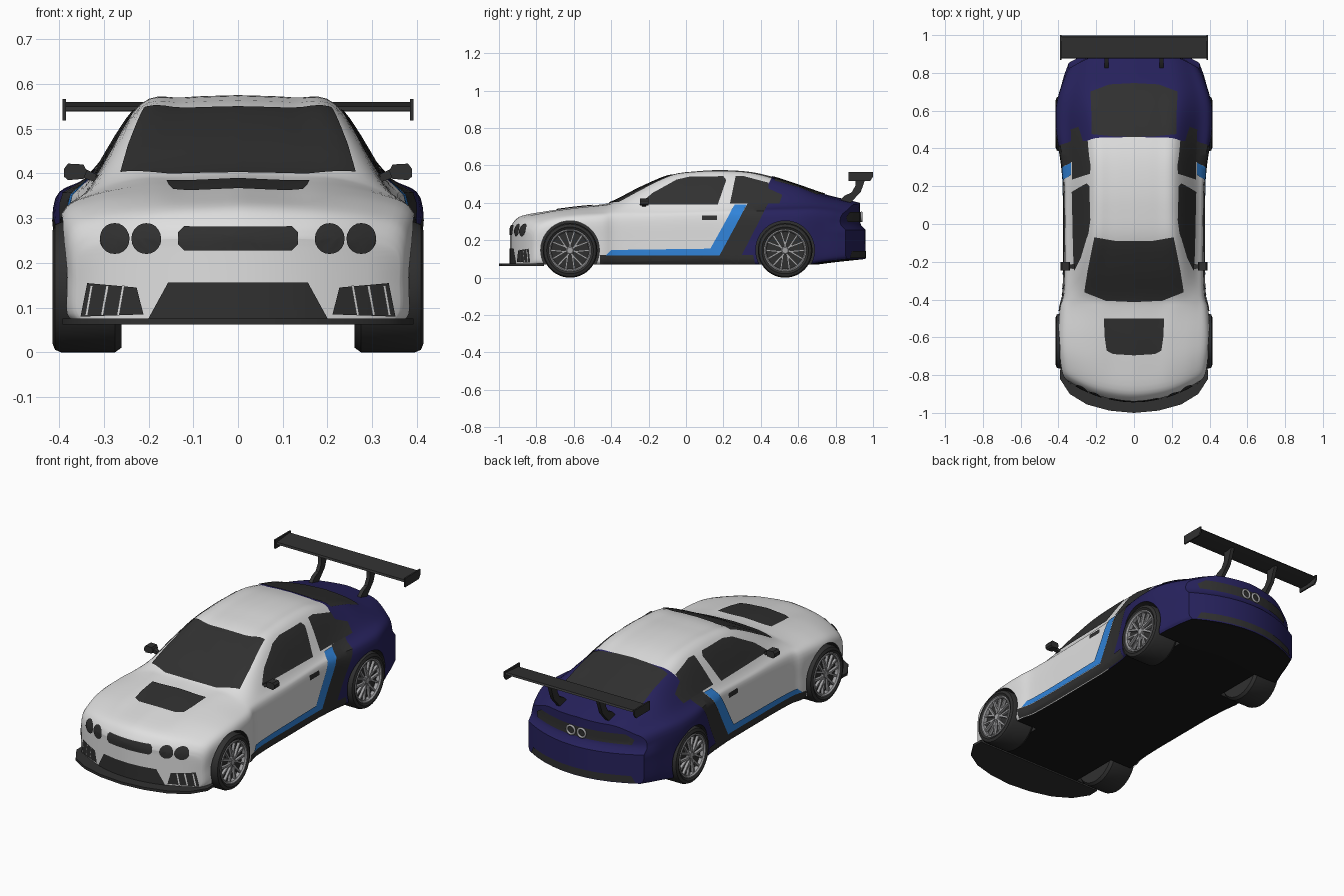
import bpy, bmesh, math
from mathutils import Vector, Matrix
from mathutils.bvhtree import BVHTree

if "Cube" in bpy.data.objects:
    bpy.data.objects.remove(bpy.data.objects["Cube"])

def material(name, *rgb):
    m = bpy.data.materials.new(name)
    m.diffuse_color = (*rgb, 1)
    m.use_nodes = True
    m.node_tree.nodes["Principled BSDF"].inputs["Base Color"].default_value = m.diffuse_color
    return m

WHITE = material("white_paint", .74, .74, .74)
NAVY = material("navy_paint", .02, .016, .11)
DARK = material("dark_trim", .03, .03, .03)
BLACK = material("black_underside", .009, .009, .009)
BLUE = material("bright_blue", .03, .23, .70)
SILVER = material("silver_rim", .36, .36, .37)

def finish(name, bm, mats, mirror=False, angle=35):
    me = bpy.data.meshes.new(name)
    bm.to_mesh(me)
    bm.free()
    for m in mats:
        me.materials.append(m)
    me.shade_smooth()
    me.set_sharp_from_angle(angle=math.radians(angle))
    ob = bpy.data.objects.new(name, me)
    bpy.context.collection.objects.link(ob)
    if mirror:
        ob.modifiers.new("mirror", 'MIRROR').use_mirror_merge = False
    return ob

def spline(pts, n):
    p = [Vector(q) for q in pts]
    p = [2 * p[0] - p[1]] + p + [2 * p[-1] - p[-2]]
    out = []
    for a, b, c, d in zip(p, p[1:], p[2:], p[3:]):
        for i in range(n):
            t = i / n
            out.append(.5 * (2 * b + (c - a) * t + (2 * a - 5 * b + 4 * c - d) * t * t
                             + (3 * b - a - 3 * c + d) * t ** 3))
    return out + [p[-2]]

def clamp(v):
    return max(0, min(1, v))

# Body stations: y, half width, shoulder z, belt x, belt z, roof edge x, roof edge z, top z
STATIONS = [
    (-.94, .36, .225, .30, .243, .2, .252, .26), (-.925, .372, .25, .30, .275, .2, .287, .293),
    (-.88, .383, .275, .31, .305, .2, .32, .33), (-.75, .395, .30, .315, .335, .2, .35, .355),
    (-.6, .40, .31, .32, .35, .2, .37, .376), (-.45, .393, .315, .33, .355, .22, .384, .392),
    (-.38, .376, .315, .335, .36, .25, .395, .412), (-.24, .37, .32, .33, .37, .25, .462, .484),
    (-.08, .37, .325, .33, .375, .225, .532, .55), (.07, .37, .33, .33, .38, .22, .55, .57),
    (.2, .372, .335, .33, .385, .22, .553, .575), (.34, .385, .34, .33, .388, .22, .545, .566),
    (.46, .408, .345, .335, .39, .225, .517, .54), (.6, .414, .345, .34, .39, .235, .477, .495),
    (.74, .40, .345, .33, .385, .24, .432, .447), (.86, .372, .335, .30, .375, .22, .406, .417),
    (.93, .345, .32, .28, .36, .2, .39, .40)]

def ring(st, s=1):
    y, w, zs, bx, bz, rx, rz, tz = st
    zb = .07 + .03 * clamp((y - .7) / .23)
    side = [(w - .015, zb), (w, zb + .025), (w, (zb + zs) / 2), (w * .985, zs),
            (bx, bz), (rx, rz), (rx * .55, tz - .005), (0, tz)]
    half = [Vector((0, zb))] + spline(side, 5)
    bend = .9 * (clamp((-.55 - y) / .39) - clamp((y - .6) / .33))   # rounded nose and tail in plan
    out = []
    for x, z in half + [Vector((-p.x, p.y)) for p in half[-2:0:-1]]:
        bulge = .03 * clamp((y - .8) / .13) * clamp((.285 - z) / .025)   # rear bumper step
        out.append((x * s, y + bend * (x * s) ** 2 + bulge, z))
    return out

caps = [0, .2, .4, .6, .8]
lines = spline(STATIONS, 4)
rings = ([ring(lines[0], s) for s in caps] + [ring(l) for l in lines]
         + [ring(lines[-1], s) for s in reversed(caps)])
bm = bmesh.new()
rows = [[bm.verts.new(p) for p in r] for r in rings]
for a, b in zip(rows, rows[1:]):
    for i in range(len(a)):
        j = (i + 1) % len(a)
        bm.faces.new((a[i], a[j], b[j], b[i]))
bmesh.ops.remove_doubles(bm, verts=bm.verts, dist=1e-5)
# Slanted paint line between the white front and the navy rear
line_no = Vector((0, 1, -.5)).normalized()
line_co = Vector((0, .225, .07))
bmesh.ops.bisect_plane(bm, geom=bm.verts[:] + bm.edges[:] + bm.faces[:], plane_co=line_co, plane_no=line_no)
bmesh.ops.recalc_face_normals(bm, faces=bm.faces)
for f in bm.faces:
    f.material_index = 1 if (f.calc_center_median() - line_co).dot(line_no) > 0 else 0
    if f.normal.z < -.85:
        f.material_index = 3
surface = BVHTree.FromBMesh(bm)
PAINT = [WHITE, NAVY, DARK, BLACK]
body = finish("car_body", bm, PAINT)

# Wheel arches cut from the body
WHEELS = {"front": -.62, "rear": .53}
bm = bmesh.new()
for y in WHEELS.values():
    for sx in (1, -1):
        bmesh.ops.create_cone(bm, cap_ends=True, segments=48, radius1=.157, radius2=.157, depth=.4,
                              matrix=Matrix.Translation((sx * .45, y, .147)) @ Matrix.Rotation(math.pi / 2, 4, 'Y'))
for f in bm.faces:
    f.material_index = 2
cutter = finish("arch_cutter", bm, PAINT)
cutter.hide_render = True
mod = body.modifiers.new("arches", 'BOOLEAN')
mod.operation, mod.solver, mod.object = 'DIFFERENCE', 'EXACT', cutter
dg = bpy.context.evaluated_depsgraph_get()
me = bpy.data.meshes.new_from_object(body.evaluated_get(dg))
body.modifiers.clear()
body.data = me
me.shade_smooth()
me.set_sharp_from_angle(angle=math.radians(35))
bpy.data.objects.remove(cutter)

# Painted details: outlines projected onto the body from one side
VIEWS = {'side': (lambda u, v: (2, u, v), (-1, 0, 0)), 'front': (lambda u, v: (u, -2, v), (0, 1, 0)),
         'back': (lambda u, v: (u, 2, v), (0, -1, 0)), 'top': (lambda u, v: (u, v, 2), (0, 0, -1))}

def plate(name, view, poly, mat, mirror=False, lift=.004):
    to3, d = VIEWS[view]
    d = Vector(d)
    bm = bmesh.new()
    bm.faces.new([bm.verts.new((u, v, 0)) for u, v in poly])
    bmesh.ops.triangulate(bm, faces=bm.faces[:])
    for k in (0, 1):
        lo, hi = min(p[k] for p in poly), max(p[k] for p in poly)
        n = math.ceil((hi - lo) / .02)
        for i in range(1, n):
            co, no = [0, 0, 0], [0, 0, 0]
            co[k], no[k] = lo + (hi - lo) * i / n, 1
            bmesh.ops.bisect_plane(bm, geom=bm.verts[:] + bm.edges[:] + bm.faces[:], plane_co=co, plane_no=no)
    lost = []
    for v in bm.verts:
        hit, no, _, _ = surface.ray_cast(Vector(to3(v.co.x, v.co.y)), d)
        if hit is None:
            lost.append(v)
        else:
            v.co = hit + no * lift
    bmesh.ops.delete(bm, geom=lost, context='VERTS')
    bm.normal_update()
    bmesh.ops.reverse_faces(bm, faces=[f for f in bm.faces if f.normal.dot(d) > 0])
    return finish(name, bm, [mat], mirror)

def sym(half):
    return half + [(-x, v) for x, v in reversed(half)if x]

def circle(u, v, r, n=20):
    return [(u + r * math.cos(math.tau * i / n), v + r * math.sin(math.tau * i / n)) for i in range(n)]

plate("windscreen", 'top', sym([(0, -.412), (.15, -.405), (.262, -.36), (.245, -.25), (.208, -.07), (.1, -.088), (0, -.09)]), DARK)
plate("rear_window", 'top', sym([(0, .745), (.13, .738), (.23, .70), (.225, .6), (.222, .475), (.1, .462), (0, .46)]), DARK)
plate("bonnet_vent", 'top', sym([(.16, -.5), (.155, -.6), (.145, -.67), (.11, -.688), (0, -.695)]), DARK)
plate("door_window", 'side', [(-.25, .39), (-.18, .45), (-.05, .522), (.02, .538), (.2, .54), (.215, .52), (.17, .39)], DARK, True)
plate("quarter_window", 'side', [(.235, .395), (.265, .54), (.31, .54), (.44, .505), (.44, .475), (.515, .44), (.50, .395)], DARK, True)
plate("dark_side_stripe", 'side', [(.18, .076), (.18, .125), (.33, .395), (.44, .395), (.275, .076)], DARK, True)
plate("blue_side_stripe", 'side', [(-.43, .12), (-.40, .148), (.13, .155), (.26, .387), (.325, .387), (.18, .12)], BLUE, True, .0055)
plate("sill", 'side', [(-.46, .074), (-.46, .12), (.36, .12), (.37, .074)], DARK, True)
plate("door_handle", 'side', [(.085, .308), (.085, .332), (.165, .332), (.165, .308)], DARK, True)
plate("upper_grille", 'front', sym([(.12, .228), (.133, .242), (.133, .268), (.12, .28)]), DARK)
plate("lower_grille", 'front', sym([(.2, .074), (.155, .156)]), DARK)
plate("side_intake", 'front', [(.21, .085), (.225, .145), (.335, .155), (.35, .08)], DARK, True)
for i in range(3):
    x = .25 + .035 * i
    plate("intake_strake", 'front', [(x + .012, .082), (x, .15), (x + .006, .15), (x + .018, .082)], WHITE, True, .008)
for x in (.203, .273):
    plate("headlight", 'front', circle(x, .253, .033), DARK, True, .006)
plate("tail_light_band", 'back', sym([(.28, .297), (.29, .325), (.25, .352)]), DARK)
plate("rear_diffuser", 'back', sym([(.31, .105), (.29, .142)]), DARK)

# Solid trim parts extruded from a profile
def prism(name, axis, poly, a, b, mat, mirror=False):
    bm = bmesh.new()
    put = {'x': lambda u, v, w: (w, u, v), 'y': lambda u, v, w: (u, w, v), 'z': lambda u, v, w: (u, v, w)}[axis]
    lo = [bm.verts.new(put(u, v, a)) for u, v in poly]
    hi = [bm.verts.new(put(u, v, b)) for u, v in poly]
    bm.faces.new(lo)
    bm.faces.new(hi)
    for i in range(len(lo)):
        j = (i + 1) % len(lo)
        bm.faces.new((lo[i], lo[j], hi[j], hi[i]))
    bmesh.ops.recalc_face_normals(bm, faces=bm.faces)
    return finish(name, bm, [mat], mirror)

prism("front_splitter", 'z', sym([(.39, -.76), (.392, -.82), (.34, -.90), (.25, -.955), (.13, -.988), (0, -1)]), .062, .076, DARK)
prism("wing_blade", 'x', [(.875, .54), (.88, .55), (.99, .56), (.997, .552), (.93, .538)], -.388, .388, DARK)
prism("wing_endplate", 'x', [(.868, .518), (.868, .566), (1, .566), (1, .54), (.985, .518)], .384, .392, DARK, True)
prism("wing_support", 'x', [(.82, .41), (.85, .44), (.885, .455), (.905, .49), (.905, .542), (.965, .545), (.935, .46), (.88, .40)], .135, .155, DARK, True)
prism("mirror", 'y', [(.345, .388), (.338, .405), (.345, .42), (.38, .422), (.389, .41), (.389, .393), (.38, .385)], -.245, -.2, DARK, True)
prism("mirror_arm", 'y', [(.29, .37), (.30, .39), (.345, .412), (.345, .39)], -.235, -.215, DARK, True)
# Twin rings in the tail
for x in (-.032, .032):
    bpy.ops.mesh.primitive_torus_add(location=(x, .938, .325), rotation=(math.pi / 2, 0, 0), major_radius=.023,
                                     minor_radius=.006, major_segments=24, minor_segments=8)
    bpy.context.object.name = "tail_ring"
    bpy.context.object.data.materials.append(SILVER)
    bpy.context.object.data.shade_smooth()

# Wheels
def lathe(name, profile, y, mat):
    bm = bmesh.new()
    vs = [bm.verts.new((x, 0, r)) for r, x in profile]
    es = [bm.edges.new(p) for p in zip(vs, vs[1:])]
    bmesh.ops.spin(bm, geom=vs + es, cent=(0, 0, 0), axis=(1, 0, 0), angle=math.tau, steps=48, use_merge=True)
    bmesh.ops.remove_doubles(bm, verts=bm.verts, dist=1e-5)
    bmesh.ops.recalc_face_normals(bm, faces=bm.faces)
    bmesh.ops.translate(bm, verts=bm.verts, vec=(0, y, .146))
    return finish(name, bm, [mat], True)

for end, y in WHEELS.items():
    lathe(end + "_tyre", [(0, .388), (.106, .388), (.11, .405), (.125, .415), (.14, .409), (.146, .395), (.146, .275), (.135, .26), (0, .26)], y, DARK)
    lathe(end + "_rim", [(.113, .404), (.113, .412), (.107, .413), (.101, .406), (.1, .388)], y, SILVER)
    lathe(end + "_hub", [(0, .405), (.016, .405), (.022, .4), (.022, .388)], y, SILVER)
    bm = bmesh.new()
    for i in range(7):
        for s in (-1, 1):
            a = math.tau * i / 7 + s * .17
            bmesh.ops.create_cube(bm, size=1, matrix=Matrix.Translation((.398, y, .146)) @ Matrix.Rotation(a, 4, 'X')
                                  @ Matrix.Translation((0, 0, .061)) @ Matrix.Rotation(s * .14, 4, 'X') @ Matrix.Diagonal((.014, .01, .085, 1)))
    finish(end + "_spokes", bm, [SILVER], True)
